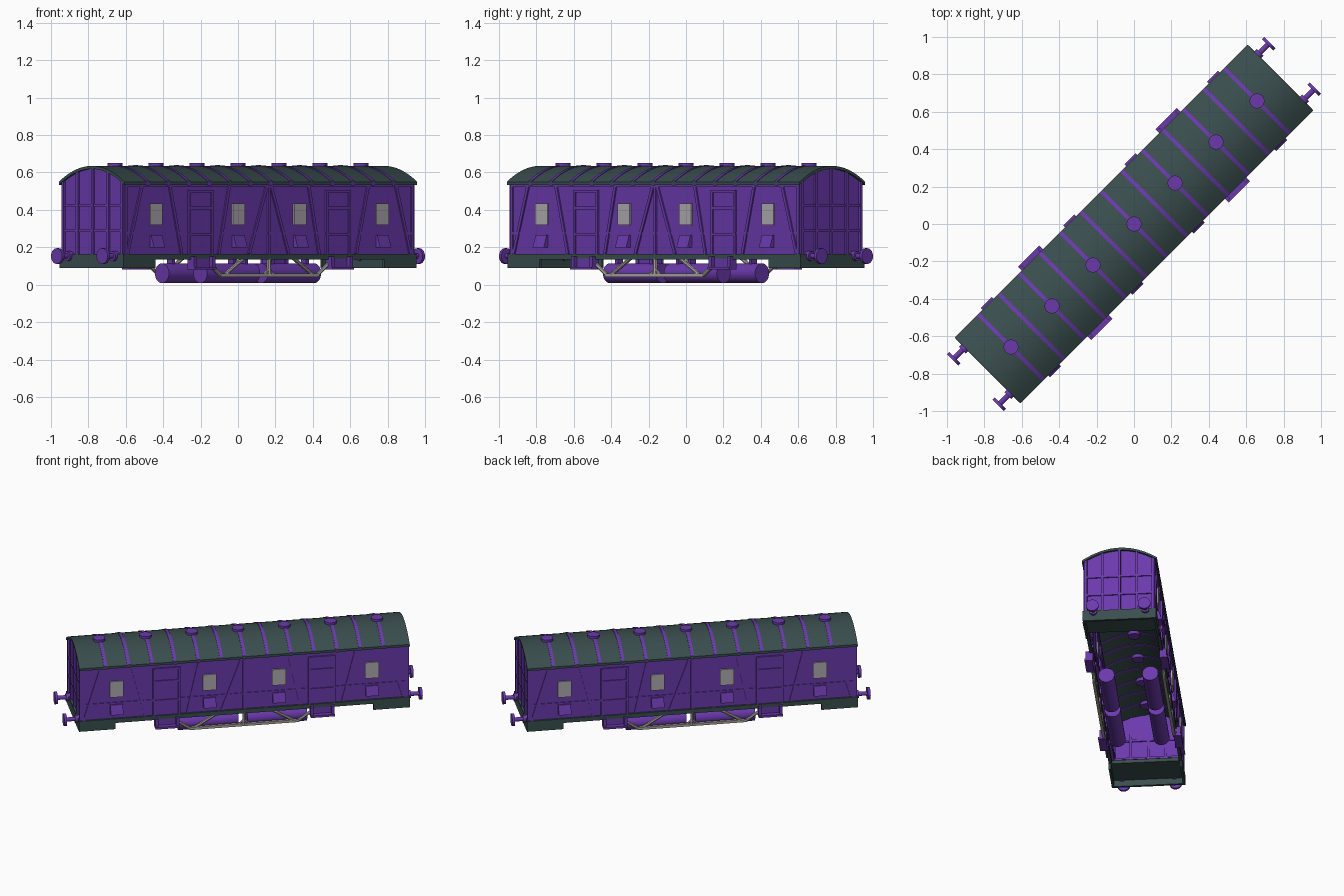
import bpy, bmesh, math
from mathutils import Matrix, Vector

if "Cube" in bpy.data.objects:
    bpy.data.objects.remove(bpy.data.objects["Cube"])

TURN = Matrix.Rotation(math.radians(45), 4, 'Z')  # the wagon stands diagonally
HALF_L, HALF_W = 1.092, 0.23
SILL, EAVES, RIDGE = 0.165, 0.55, 0.635
ROOF_W = 0.248


def material(name, rgb):
    m = bpy.data.materials.new(name)
    m.use_nodes = True
    m.diffuse_color = (*rgb, 1)
    m.node_tree.nodes["Principled BSDF"].inputs["Base Color"].default_value = (*rgb, 1)
    return m


purple = material("purple paint", (0.145, 0.042, 0.41))
slate = material("dark slate", (0.042, 0.075, 0.075))
glass = material("pale window", (0.43, 0.41, 0.43))
metal = material("warm grey metal", (0.40, 0.38, 0.35))


def finish(name, bm, mat, thickness=0, smooth=False):
    bmesh.ops.recalc_face_normals(bm, faces=bm.faces)
    bm.transform(TURN)
    mesh = bpy.data.meshes.new(name)
    bm.to_mesh(mesh)
    bm.free()
    mesh.materials.append(mat)
    ob = bpy.data.objects.new(name, mesh)
    bpy.context.collection.objects.link(ob)
    if thickness:
        mod = ob.modifiers.new("thickness", 'SOLIDIFY')
        mod.thickness = thickness
        mod.offset = -1
    if smooth:
        bpy.ops.object.select_all(action='DESELECT')
        ob.select_set(True)
        bpy.context.view_layer.objects.active = ob
        bpy.ops.object.shade_smooth_by_angle(angle=math.radians(35))
    return ob


def prism(bm, base, offset):
    """Closed solid from a polygon swept along an offset."""
    a = [bm.verts.new(p) for p in base]
    b = [bm.verts.new(Vector(p) + Vector(offset)) for p in base]
    bm.faces.new(a)
    bm.faces.new(b[::-1])
    for i in range(len(a)):
        j = (i + 1) % len(a)
        bm.faces.new((a[i], b[i], b[j], a[j]))


def box(bm, x, y, z):
    prism(bm, [(x[0], y[0], z[0]), (x[1], y[0], z[0]), (x[1], y[1], z[0]), (x[0], y[1], z[0])],
          (0, 0, z[1] - z[0]))


def rod(bm, p, q, r, sides=16):
    p, q = Vector(p), Vector(q)
    d = q - p
    m = Matrix.Translation((p + q) / 2) @ d.to_track_quat('Z', 'Y').to_matrix().to_4x4()
    bmesh.ops.create_cone(bm, cap_ends=True, segments=sides, radius1=r, radius2=r,
                          depth=d.length, matrix=m)


def side_beam(bm, s, x0, z0, x1, z1, w=0.018, out=0.238):
    """Flat timber lying on one long side."""
    n = Vector((z0 - z1, 0, x1 - x0)).normalized() * w / 2
    a, b = Vector((x0, s * 0.215, z0)), Vector((x1, s * 0.215, z1))
    prism(bm, [a - n, b - n, b + n, a + n], (0, s * (out - 0.215), 0))


def arch(y):
    return RIDGE - (RIDGE - EAVES) * (y / ROOF_W) ** 2


def arc_points(half, lift, n=16):
    ys = [half * (2 * i / n - 1) for i in range(n + 1)]
    return [(y, arch(y) + lift) for y in ys]


def arched_strip(bm, x0, x1, lift, drop):
    """Curved roof sheet with solid thickness."""
    top = arc_points(ROOF_W, lift)
    low = arc_points(ROOF_W, -drop)
    for i in range(len(top) - 1):
        ring = [top[i], top[i + 1], low[i + 1], low[i]]
        prism(bm, [(x0, y, z) for y, z in ring], (x1 - x0, 0, 0))
    bmesh.ops.remove_doubles(bm, verts=bm.verts, dist=1e-5)
    inner = [f for f in bm.faces if abs(f.normal.y) > 0.99 and abs(f.calc_center_median().y) < ROOF_W - 0.001]
    bmesh.ops.delete(bm, geom=inner, context='FACES_ONLY')


# Body shell, open below, with ends following the roof
bm = bmesh.new()
section = [(-HALF_W, SILL)] + arc_points(HALF_W, -0.008) + [(HALF_W, SILL)]
rings = [[bm.verts.new((x, y, z)) for y, z in section] for x in (-HALF_L, HALF_L)]
for ring in rings:
    bm.faces.new(ring)
for i in (0, len(section) - 2):
    bm.faces.new((rings[0][i], rings[0][i + 1], rings[1][i + 1], rings[1][i]))
finish("body_walls", bm, purple, 0.01)

# Roof, straps and ventilators
bm = bmesh.new()
arched_strip(bm, -1.107, 1.107, 0, 0.016)
finish("roof", bm, slate, smooth=True)
for i in range(-6, 7):
    bm = bmesh.new()
    x = i * 0.155
    arched_strip(bm, x - 0.011, x + 0.011, 0.004, 0.019)
    finish("roof_strap", bm, purple, smooth=True)
bm = bmesh.new()
for i in range(-3, 4):
    rod(bm, (i * 0.31, 0, 0.595), (i * 0.31, 0, 0.65), 0.04, 20)
finish("roof_ventilators", bm, purple, smooth=True)

# Long sides: framing, doors, windows and louvres
frame, doors, panes, louvres = (bmesh.new() for _ in range(4))
for s in (-1, 1):
    side_beam(frame, s, -1.08, 0.53, 1.08, 0.53, 0.014)
    side_beam(frame, s, -1.08, 0.275, 1.08, 0.275, 0.012, 0.235)
    side_beam(frame, s, 0, SILL, 0, 0.53)
    for m in (-1, 1):
        for x0, x1 in ((0.15, 0.015), (0.38, 0.30), (0.66, 0.75), (1.07, 0.96)):
            side_beam(frame, s, m * x0, SILL, m * x1, 0.53)
        side_beam(frame, s, m * 1.084, SILL, m * 1.084, 0.545)
        for x in (0.435, 0.605):
            side_beam(frame, s, m * x, SILL, m * x, 0.505, 0.014, 0.242)
        x = m * 0.52
        side_beam(doors, s, x, SILL, x, 0.5, 0.165, 0.235)
        for z in (0.27, 0.41, 0.5):
            side_beam(doors, s, x - 0.08, z, x + 0.08, z, 0.014, 0.242)
        for x in (m * 0.232, m * 0.855):
            side_beam(panes, s, x, 0.32, x, 0.435, 0.092, 0.24)
            prism(louvres, [(x - 0.042, s * 0.225, 0.265), (x - 0.042, s * 0.24, 0.265),
                            (x - 0.042, s * 0.262, 0.2), (x - 0.042, s * 0.225, 0.2)], (0.084, 0, 0))
finish("side_framing", frame, purple)
finish("doors", doors, purple)
finish("windows", panes, glass)
finish("louvres", louvres, purple)

# End ribs, buffers
ribs, buffers = bmesh.new(), bmesh.new()
for e in (-1, 1):
    for y in (-0.222, -0.115, 0, 0.115, 0.222):
        box(ribs, sorted((e * 1.075, e * 1.104)), (y - 0.008, y + 0.008), (SILL, arch(y) - 0.015))
    for z in (0.29, 0.425):
        box(ribs, sorted((e * 1.075, e * 1.1)), (-0.225, 0.225), (z - 0.007, z + 0.007))
    for y in (-0.172, 0.172):
        for x0, x1, r in ((1.08, 1.125, 0.026), (1.1, 1.185, 0.014), (1.182, 1.2, 0.042)):
            rod(buffers, (e * x0, y, 0.153), (e * x1, y, 0.153), r, 20)
finish("end_ribs", ribs, purple)
finish("buffers", buffers, purple, smooth=True)

# Underframe: sole bars and an open-bottomed box at each end
bm = bmesh.new()
for s in (-1, 1):
    box(bm, (-1.105, 1.105), sorted((s * 0.222, s * 0.243)), (0.135, SILL))
    box(bm, sorted((s * 1.09, s * 1.108)), (-0.243, 0.243), (0.09, SILL))
    box(bm, sorted((s * 0.865, s * 1.1)), (-0.235, 0.235), (0.135, 0.16))
    for t in (-1, 1):
        box(bm, sorted((s * 0.865, s * 1.1)), sorted((t * 0.228, t * 0.243)), (0.09, 0.15))
finish("underframe", bm, slate)

# Door steps
bm = bmesh.new()
for s in (-1, 1):
    for m in (-1, 1):
        x = m * 0.52
        box(bm, (x - 0.08, x + 0.08), sorted((s * 0.225, s * 0.276)), (0.08, 0.095))
        box(bm, (x - 0.08, x + 0.08), sorted((s * 0.225, s * 0.243)), (0.09, 0.14))
        for k in (-0.07, 0.07):
            box(bm, (x + k - 0.01, x + k + 0.01), sorted((s * 0.22, s * 0.268)), (0.08, 0.15))
finish("door_steps", bm, purple)

# Gas tanks
bm = bmesh.new()
for y in (-0.145, 0.145):
    for m in (-1, 1):
        rod(bm, (m * 0.03, y, 0.061), (m * 0.43, y, 0.061), 0.053, 24)
        for x in (0.1, 0.36):
            box(bm, (m * x - 0.01, m * x + 0.01), (y - 0.02, y + 0.02), (0.1, 0.15))
finish("tanks", bm, purple, smooth=True)

# Truss rods
bm = bmesh.new()
for s in (-1, 1):
    y = s * 0.232
    box(bm, (-0.37, 0.37), (y - 0.01, y + 0.01), (0.042, 0.06))
    rod(bm, (0, y, 0.05), (0, y, 0.14), 0.012, 8)
    for m in (-1, 1):
        rod(bm, (m * 0.365, y, 0.051), (m * 0.49, y, 0.14), 0.011, 8)
        rod(bm, (m * 0.33, y, 0.055), (m * 0.19, y, 0.14), 0.011, 8)
        rod(bm, (m * 0.035, y, 0.055), (0, y, 0.085), 0.008, 8)
finish("truss_rods", bm, metal)
